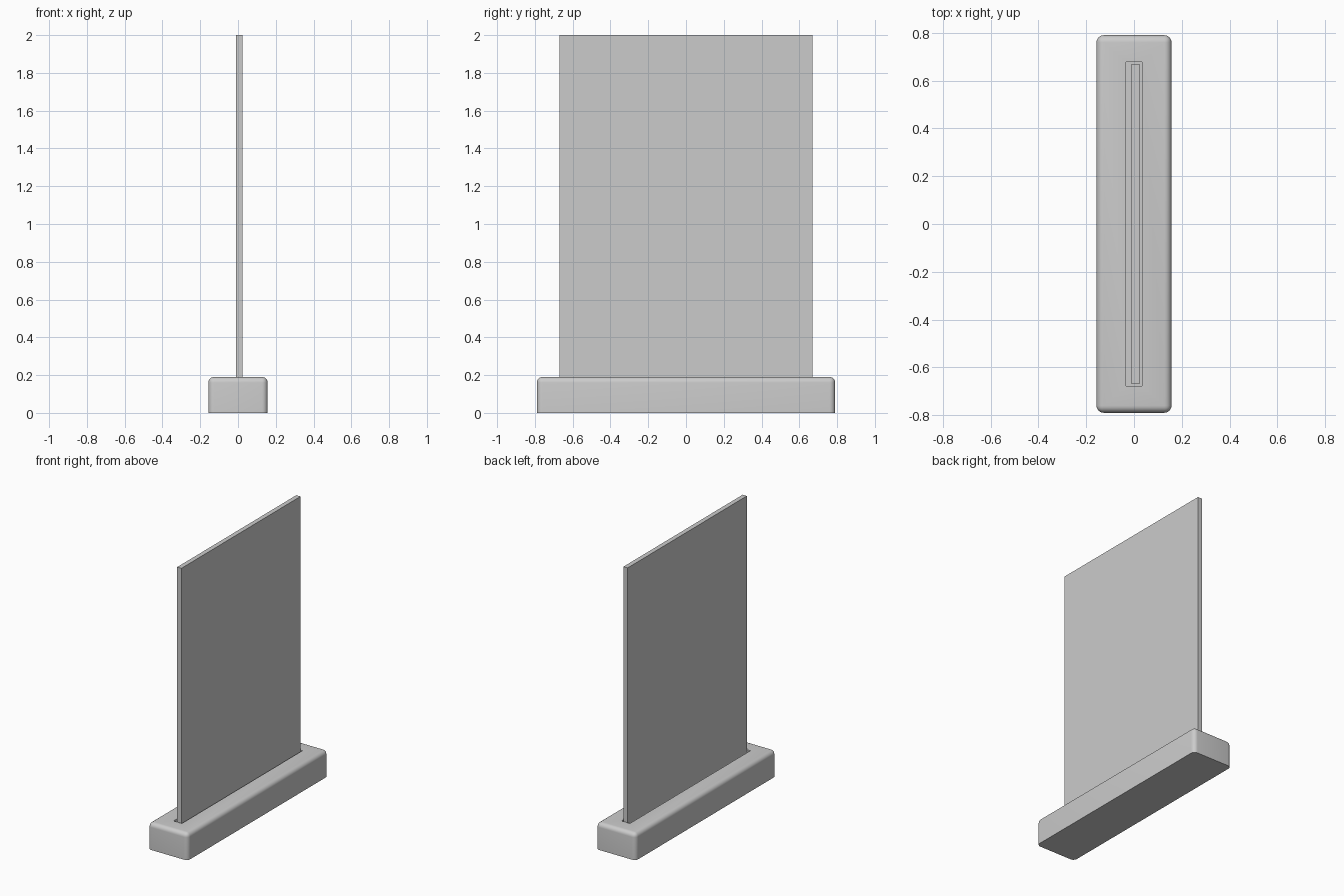
import bpy, bmesh
from mathutils import Matrix, Vector

if "Cube" in bpy.data.objects:
    bpy.data.objects.remove(bpy.data.objects["Cube"])


def box(name, lo, hi, radius=0.0):
    """Box between two corners; radius rounds every edge except those underneath."""
    lo, hi = Vector(lo), Vector(hi)
    bm = bmesh.new()
    bmesh.ops.create_cube(bm, size=1.0, matrix=Matrix.LocRotScale((lo + hi) / 2, None, hi - lo))
    if radius:
        edges = [e for e in bm.edges if max(v.co.z for v in e.verts) > lo.z + 1e-4]
        bmesh.ops.bevel(bm, geom=edges, offset=radius, segments=6, profile=0.5, affect='EDGES')
    mesh = bpy.data.meshes.new(name)
    bm.to_mesh(mesh)
    bm.free()
    obj = bpy.data.objects.new(name, mesh)
    bpy.context.collection.objects.link(obj)
    return obj


SLOT_FLOOR = 0.08

# Rounded foot with a slot cut into its top
base = box("base", (-0.157, -0.79, 0), (0.157, 0.79, 0.19), 0.03)
cutter = box("slot_cutter", (-0.033, -0.678, SLOT_FLOOR), (0.033, 0.678, 0.3))
cut = base.modifiers.new("slot", 'BOOLEAN')
cut.operation = 'DIFFERENCE'
cut.solver = 'EXACT'
cut.object = cutter
bpy.context.view_layer.objects.active = base
base.select_set(True)
bpy.ops.object.modifier_apply(modifier=cut.name)
bpy.data.objects.remove(cutter)
bpy.ops.object.shade_smooth_by_angle(angle=0.6)

# Thin upright panel resting in the slot, slightly off centre
box("panel", (-0.01, -0.67, SLOT_FLOOR), (0.023, 0.67, 2.0))
